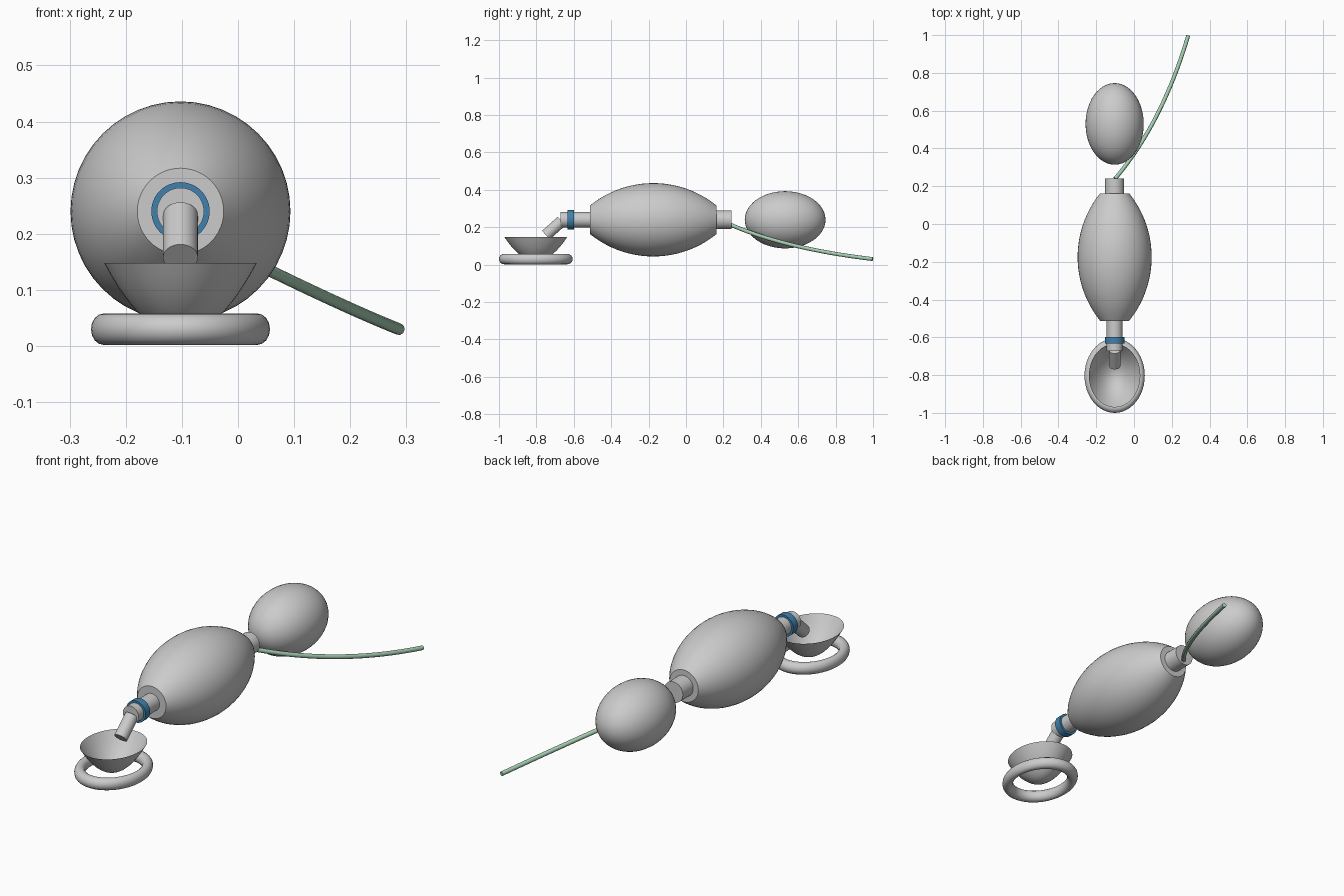
import bpy, bmesh, math
from mathutils import Vector

if "Cube" in bpy.data.objects:
    bpy.data.objects.remove(bpy.data.objects["Cube"])

CX, CZ = -0.1025, 0.24      # main axis runs along y
MASK_Y = -0.803


def lathe(name, profile, segs=48, angle=30):
    """Spin (radius, height) points about local z; zero radius closes to a pole."""
    bm = bmesh.new()
    rings = []
    for r, h in profile:
        n = 1 if r == 0 else segs
        rings.append([bm.verts.new((r * math.cos(2 * math.pi * i / segs),
                                    r * math.sin(2 * math.pi * i / segs), h)) for i in range(n)])
    for a, b in zip(rings, rings[1:]):
        for i in range(segs):
            j = (i + 1) % segs
            quad = [a[i % len(a)], a[j % len(a)], b[j % len(b)], b[i % len(b)]]
            bm.faces.new(list(dict.fromkeys(quad)))
    bmesh.ops.recalc_face_normals(bm, faces=bm.faces)
    me = bpy.data.meshes.new(name)
    bm.to_mesh(me)
    bm.free()
    ob = bpy.data.objects.new(name, me)
    bpy.context.collection.objects.link(ob)
    smooth(ob, angle)
    return ob


def smooth(ob, angle=30):
    bpy.ops.object.select_all(action='DESELECT')
    ob.select_set(True)
    bpy.context.view_layer.objects.active = ob
    bpy.ops.object.shade_smooth_by_angle(angle=math.radians(angle))


def tube(name, a, b, r):
    """Capped cylinder between two points."""
    a, b = Vector(a), Vector(b)
    ob = lathe(name, [(0, 0), (r, 0), (r, (b - a).length), (0, (b - a).length)])
    ob.location = a
    ob.rotation_euler = (b - a).to_track_quat('Z', 'Y').to_euler()
    return ob


def paint(ob, name, colour):
    mat = bpy.data.materials.new(name)
    mat.diffuse_color = colour
    mat.use_nodes = True
    mat.node_tree.nodes["Principled BSDF"].inputs["Base Color"].default_value = mat.diffuse_color
    ob.data.materials.append(mat)


# Squeeze bag: circular-arc barrel with flat ends
half, r_mid, r_end = 0.3375, 0.196, 0.077
sag = r_mid - r_end
R = (half ** 2 + sag ** 2) / (2 * sag)
prof = [(0, -half)]
for i in range(25):
    h = half * (i / 12 - 1)
    prof.append((r_mid - R + math.sqrt(R * R - h * h), h))
bag = lathe("squeeze_bag", prof + [(0, half)])
bag.location = (CX, -0.175, CZ)
bag.rotation_euler.x = math.radians(-90)

# Necks, blue collar and angled elbow
tube("rear_neck", (CX, 0.15, CZ), (CX, 0.242, CZ), 0.05)
tube("front_neck", (CX, -0.50, CZ), (CX, -0.672, CZ), 0.042)
collar = tube("valve_collar", (CX, -0.598, CZ), (CX, -0.633, CZ), 0.052)
paint(collar, "blue", (0.05, 0.22, 0.42, 1))
tube("mask_elbow", (CX, -0.665, CZ - 0.007), (CX, -0.749, CZ - 0.082), 0.031)

# Reservoir bag
bpy.ops.mesh.primitive_uv_sphere_add(segments=48, ring_count=24, radius=1, location=(CX, 0.53, CZ))
res = bpy.context.object
res.name = "reservoir_bag"
res.scale = (0.154, 0.216, 0.153)
smooth(res)

# Mask bowl: open shallow cup, stretched along y
bowl_prof = [(0.168 * t / 12, 0.02 + 0.128 * (t / 12) ** 2) for t in range(13)]
bowl = lathe("mask_bowl", bowl_prof)
bowl.location = (CX, MASK_Y, 0)
bowl.scale.x = 0.81

# Mask cushion ring
bpy.ops.mesh.primitive_torus_add(major_segments=48, minor_segments=16, major_radius=0.169,
                                 minor_radius=0.028, location=(CX, MASK_Y, 0.03))
ring = bpy.context.object
ring.name = "mask_cushion"
ring.scale.x = 0.81
smooth(ring, 40)

# Oxygen hose: curve sagging from the rear neck to the ground
p0, p1, p2 = Vector((-0.10, 0.24, 0.213)), Vector((0.15, 0.535, 0.085)), Vector((0.287, 0.998, 0.03))
cu = bpy.data.curves.new("oxygen_hose", 'CURVE')
cu.dimensions = '3D'
cu.bevel_depth = 0.0105
cu.bevel_resolution = 3
cu.use_fill_caps = True
sp = cu.splines.new('POLY')
sp.points.add(20)
for i, p in enumerate(sp.points):
    t = i / 20
    p.co = (*((1 - t) ** 2 * p0 + 2 * t * (1 - t) * p1 + t * t * p2), 1)
sp.use_smooth = True
hose = bpy.data.objects.new("oxygen_hose", cu)
bpy.context.collection.objects.link(hose)
paint(hose, "green", (0.38, 0.62, 0.45, 1))
